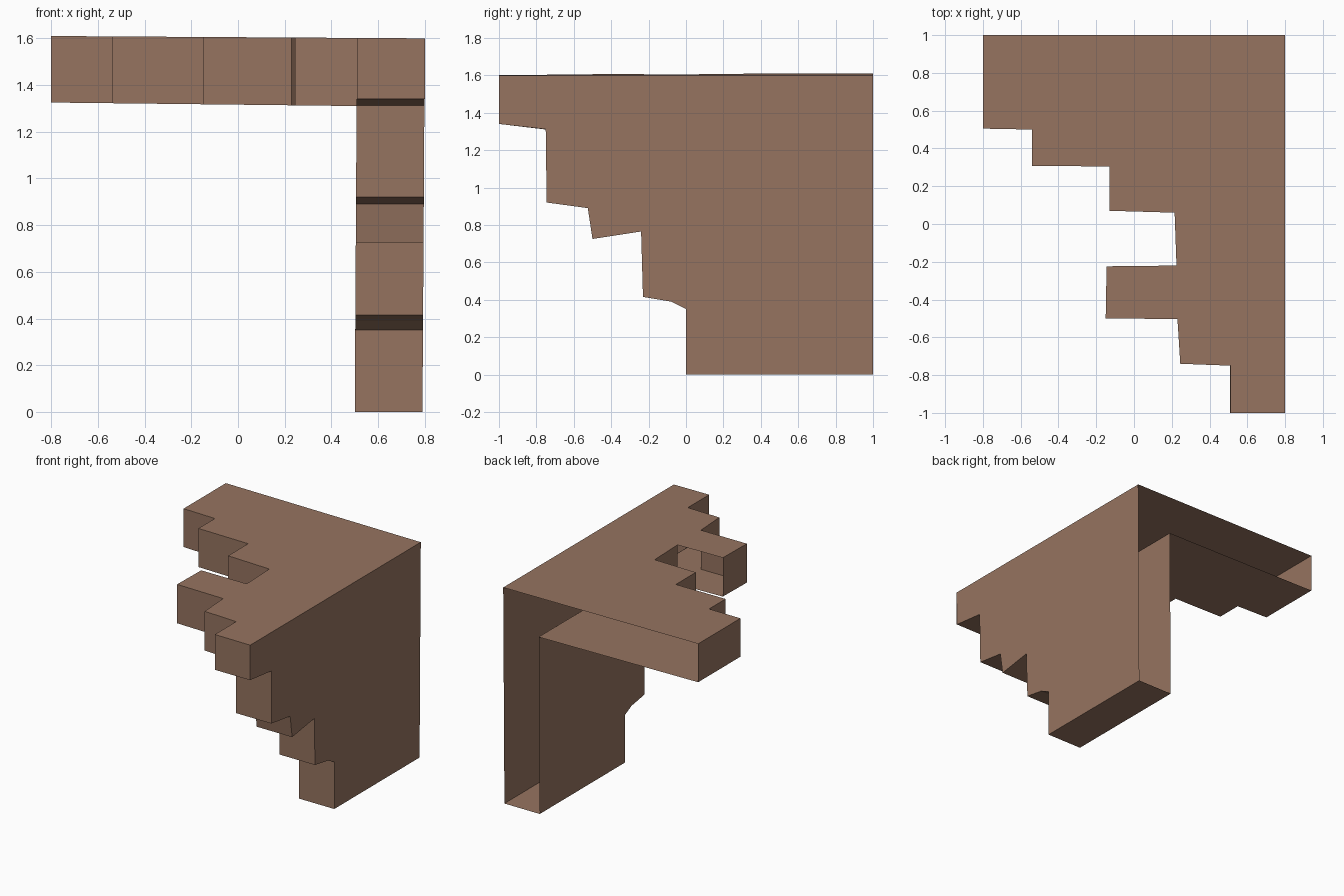
import bpy, bmesh

if "Cube" in bpy.data.objects:
    bpy.data.objects.remove(bpy.data.objects["Cube"])

wood = bpy.data.materials.new("warm brown")
wood.diffuse_color = (0.305, 0.174, 0.117, 1)
wood.use_nodes = True
wood.node_tree.nodes["Principled BSDF"].inputs["Base Color"].default_value = wood.diffuse_color


# slightly leaning planes of the L-shaped shell
def z_top(x): return 1.605 - 0.00625 * x
def z_under(x): return 1.316 - 0.0115 * x
def x_inner(z): return 0.5 + 0.006 * z
def x_outer(z): return 0.79 + 0.00625 * z


# ragged stepped edge of the ceiling slab (x, y), back left to front right
TOP = [(-.8, 1), (-.8, .505), (-.54, .5), (-.54, .307), (-.13, .305),
       (-.13, .07), (.215, .06), (.225, -.22), (-.145, -.224), (-.15, -.5),
       (.23, -.503), (.245, -.74), (.51, -.75)]
# ragged stepped edge of the wall (y, z), bottom back to top front
SIDE = [(1, 0), (0, 0), (0, .35), (-.08, .39), (-.23, .415), (-.24, .765),
        (-.5, .725), (-.525, .89), (-.745, .92), (-.75, 1.312)]
OPEN_EDGE = 7  # the back of the jutting ceiling block has no face


def make(name, faces):
    bm = bmesh.new()
    for f in faces:
        bm.faces.new([bm.verts.new(p) for p in f])
    bmesh.ops.remove_doubles(bm, verts=bm.verts, dist=0.0005)
    bmesh.ops.recalc_face_normals(bm, faces=bm.faces)
    me = bpy.data.meshes.new(name)
    bm.to_mesh(me)
    bm.free()
    me.materials.append(wood)
    ob = bpy.data.objects.new(name, me)
    bpy.context.collection.objects.link(ob)


# ceiling slab: top sheet, underside sheet and step faces; the back stays open
def up(p): return (p[0], p[1], z_top(p[0]))
def low(p): return (p[0], p[1], z_under(p[0]))


faces = [[up(p) for p in TOP + [(.51, -1), (.8, -1), (.8, 1)]],
         [low(p) for p in TOP + [(.51, 1)]]]
for i, (a, b) in enumerate(zip(TOP, TOP[1:])):
    if i != OPEN_EDGE:
        faces.append([up(a), up(b), low(b), low(a)])
# left cheek and front of the corner block
faces.append([up((.51, -.75)), up((.51, -1)), (.51, -1, 1.34), low((.51, -.75))])
faces.append([up((.51, -1)), up((.8, -1)), (.8, -1, 1.34), (.51, -1, 1.34)])
make("ceiling_shell", faces)


# side wall: outer sheet, inner sheet and step faces; the back stays open
def inn(p): return (x_inner(p[1]), *p)
def out(p): return (x_outer(p[1]), *p)


corner = SIDE + [(-1, 1.34)]
faces = [[out(p) for p in corner + [(-1, 1.6), (1, 1.6)]],
         [inn(p) for p in SIDE + [(1, 1.31)]]]
for a, b in zip(corner, corner[1:]):
    faces.append([inn(a), inn(b), out(b), out(a)])
make("wall_shell", faces)
